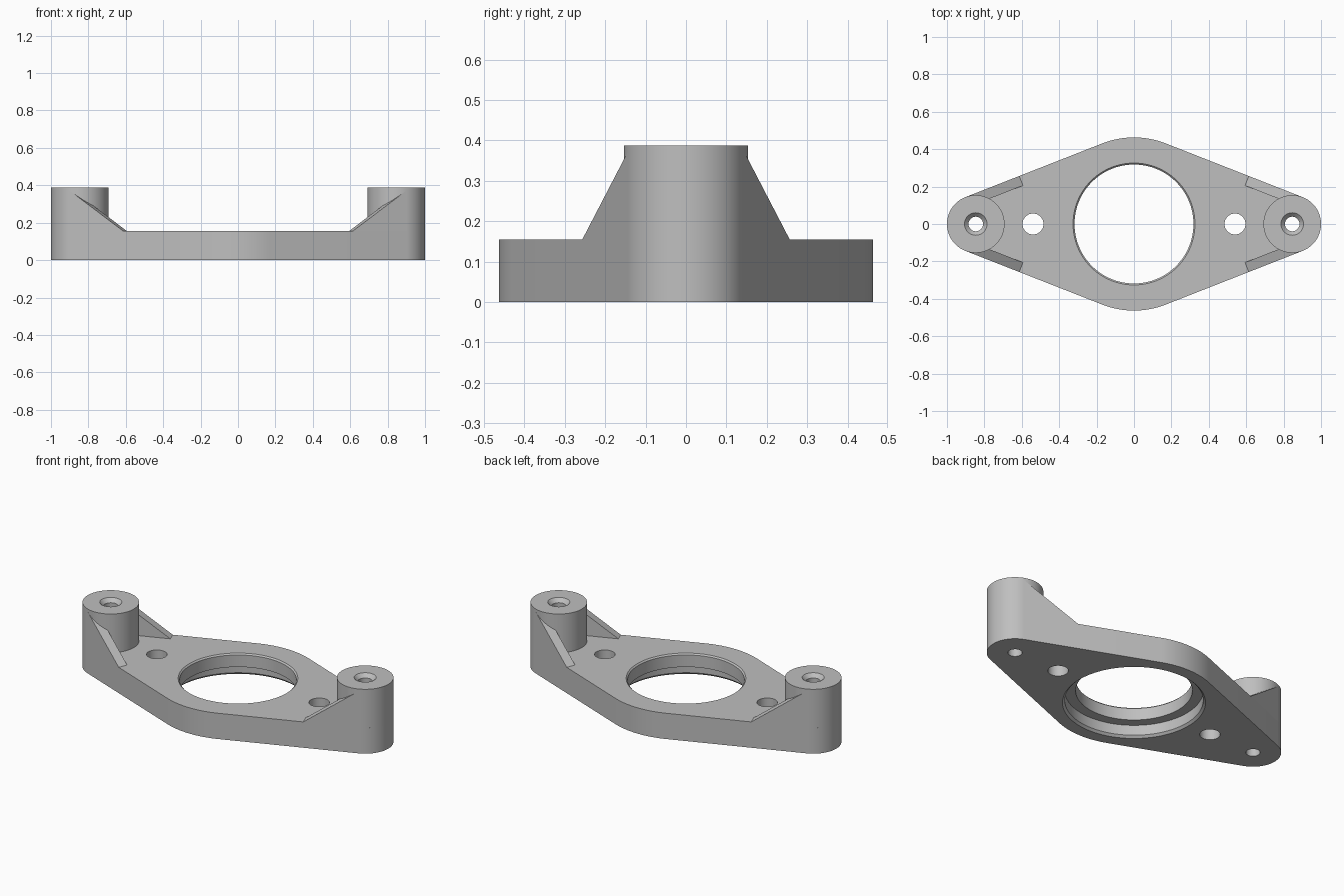
import bpy, bmesh
from math import sin, cos, asin, pi, radians
from mathutils import Vector

if "Cube" in bpy.data.objects:
    bpy.data.objects.remove(bpy.data.objects["Cube"], do_unlink=True)

PLATE_H, TOP = 0.155, 0.387
MID_R, END_R, END_X = 0.463, 0.154, 0.846
RIB_W = 0.055
TILT = asin((MID_R - END_R) / END_X)      # slant of the straight edges

grey = bpy.data.materials.new("grey metal")
grey.use_nodes = True
grey.diffuse_color = (0.52, 0.52, 0.52, 1)
grey.node_tree.nodes["Principled BSDF"].inputs["Base Color"].default_value = (0.52, 0.52, 0.52, 1)


def solid_from_rings(name, rings):
    """Closed solid through a stack of rings with equal point counts."""
    bm = bmesh.new()
    loops = [[bm.verts.new(p) for p in ring] for ring in rings]
    n = len(loops[0])
    for low, high in zip(loops, loops[1:]):
        for i in range(n):
            j = (i + 1) % n
            bm.faces.new((low[i], low[j], high[j], high[i]))
    bm.faces.new(loops[0][::-1])
    bm.faces.new(loops[-1])
    bmesh.ops.recalc_face_normals(bm, faces=bm.faces)
    mesh = bpy.data.meshes.new(name)
    bm.to_mesh(mesh)
    bm.free()
    mesh.materials.append(grey)
    obj = bpy.data.objects.new(name, mesh)
    bpy.context.collection.objects.link(obj)
    return obj


def arc(cx, r, start, end, steps):
    angles = [start + (end - start) * i / steps for i in range(steps + 1)]
    return [(cx + r * cos(a), r * sin(a)) for a in angles]


def lathe(name, cx, profile, steps=96):
    rings = [[(x, y, z) for x, y in arc(cx, r, 0, 2 * pi, steps)[:-1]] for r, z in profile]
    return solid_from_rings(name, rings)


def select_only(obj):
    bpy.ops.object.select_all(action='DESELECT')
    obj.select_set(True)
    bpy.context.view_layer.objects.active = obj


def cut(obj, cutters):
    select_only(obj)
    for c in cutters:
        mod = obj.modifiers.new("cut", 'BOOLEAN')
        mod.operation, mod.solver, mod.object = 'DIFFERENCE', 'EXACT', c
        bpy.ops.object.modifier_apply(modifier=mod.name)


# Base plate: outline wrapped around a large middle arc and two small end arcs
half = pi / 2 - TILT
outline = (arc(END_X, END_R, -half, half, 48) + arc(0, MID_R, half, pi - half, 24)
           + arc(-END_X, END_R, pi - half, pi + half, 48)
           + arc(0, MID_R, pi + half, 2 * pi - half, 24))
plate = solid_from_rings("base_plate", [[(x, y, z) for x, y in outline] for z in (0, PLATE_H)])

# Stepped centre bore with chamfered rims and a wider seat underneath
bore = lathe("bore_cutter", 0, [(0.40, -0.01), (0.377, 0.013), (0.377, 0.075), (0.318, 0.075),
                                (0.318, 0.147), (0.336, 0.165)], 128)
cutters, parts = [bore], [plate]

for side, label in ((1, "left"), (-1, "right")):
    cx = side * END_X
    # Post with a countersunk screw hole
    post = lathe(label + "_post", cx, [(END_R, PLATE_H), (END_R, TOP)])
    screw = lathe(label + "_screw_cutter", cx, [(0.039, -0.05), (0.039, TOP - 0.022), (0.07, TOP + 0.01)], 48)
    cut(post, [screw])
    dowel = lathe(label + "_dowel_cutter", side * 0.54, [(0.056, -0.05), (0.056, 0.25)], 48)
    cutters += [screw, dowel]
    parts.append(post)

    # Sloping ribs along the slanted edges, running into the post
    for depth, place in ((-1, "front"), (1, "back")):
        inward = Vector((-side * sin(TILT), -depth * cos(TILT), 0)) * RIB_W
        end = Vector((side * (END_X + END_R * sin(TILT)), depth * END_R * cos(TILT), PLATE_H))
        along = Vector((-side * cos(TILT), depth * sin(TILT), 0))
        start = end + along * 0.31
        peak = end + Vector((0, 0, 0.218))
        outer = [start, end, peak]
        parts.append(solid_from_rings(f"{label}_{place}_rib", [outer, [p + inward for p in outer]]))

cut(plate, cutters)
for c in cutters:
    bpy.data.objects.remove(c, do_unlink=True)

for part in parts:
    select_only(part)
    bpy.ops.object.shade_smooth_by_angle(angle=radians(30))
